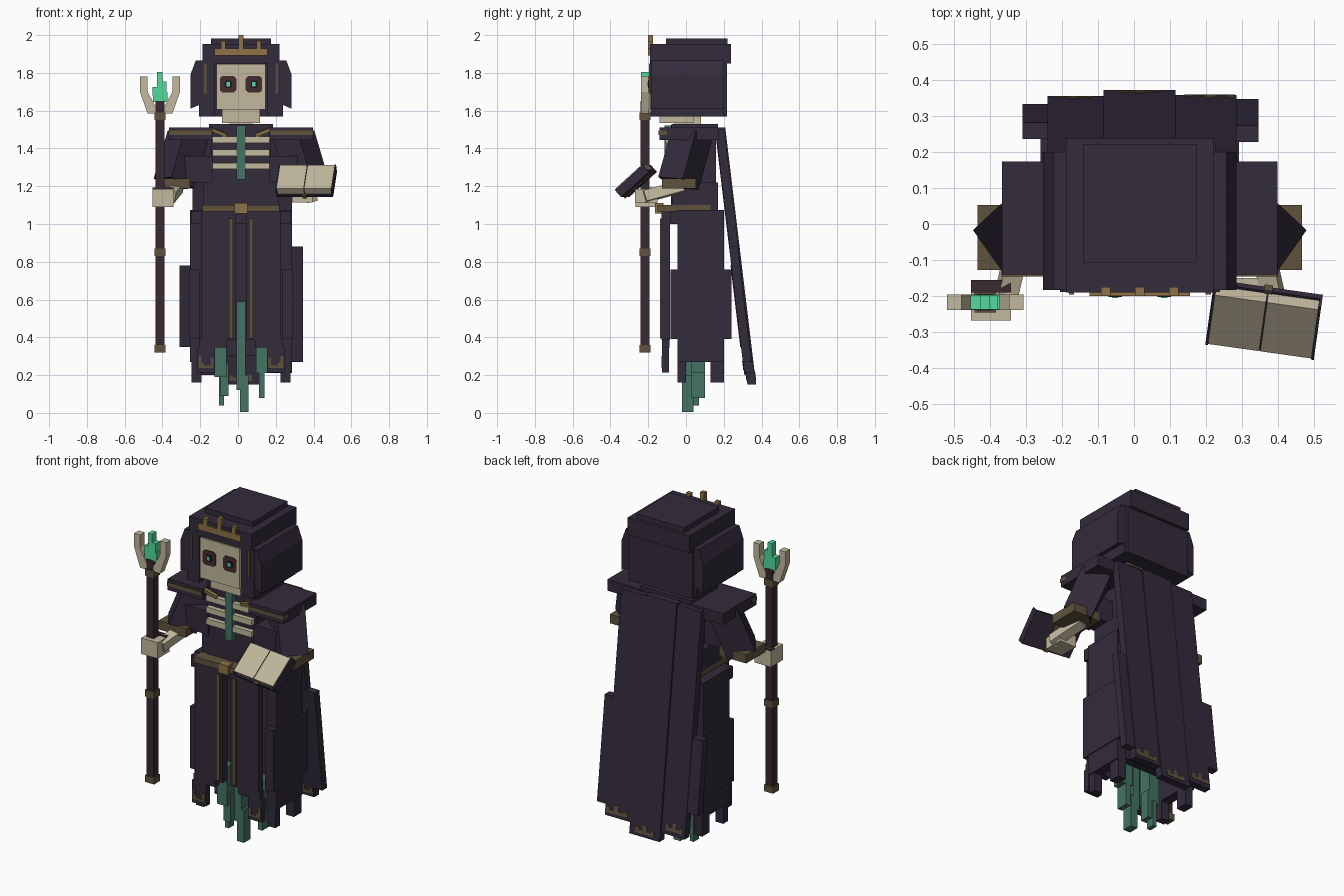
import bpy, bmesh, math
from mathutils import Vector, Matrix, Euler

if "Cube" in bpy.data.objects:
    bpy.data.objects.remove(bpy.data.objects["Cube"])

C = 0.016  # centre line of the figure


def mat(name, col):
    m = bpy.data.materials.new(name)
    m.diffuse_color = (*col, 1)
    m.use_nodes = True
    m.node_tree.nodes["Principled BSDF"].inputs["Base Color"].default_value = m.diffuse_color
    return m


ROBE = mat("dark_robe", (0.033, 0.0235, 0.044))
BONE = mat("bone", (0.54, 0.48, 0.34))
GOLD = mat("bright_gold", (0.27, 0.17, 0.065))
TRIM = mat("dull_gold", (0.115, 0.086, 0.046))
TEAL = mat("ghost_teal", (0.06, 0.17, 0.125))
GLOW = mat("glow_green", (0.09, 0.70, 0.33))
WOOD = mat("dark_wood", (0.040, 0.022, 0.029))
SOCKET = mat("eye_red", (0.060, 0.024, 0.030))
BLACK = mat("black", (0.014, 0.009, 0.014))


def build(name, verts, faces, m):
    me = bpy.data.meshes.new(name)
    me.from_pydata(verts, [], faces)
    bm = bmesh.new()
    bm.from_mesh(me)
    bmesh.ops.recalc_face_normals(bm, faces=bm.faces)
    bm.to_mesh(me)
    bm.free()
    ob = bpy.data.objects.new(name, me)
    bpy.context.collection.objects.link(ob)
    me.materials.append(m)
    return ob


def prism(name, pts, y0, y1, m):
    """Extrude an (x, z) outline along y."""
    n = len(pts)
    v = [(x, y0, z) for x, z in pts] + [(x, y1, z) for x, z in pts]
    f = [tuple(range(n)), tuple(range(n, 2 * n))]
    f += [(i, (i + 1) % n, n + (i + 1) % n, n + i) for i in range(n)]
    return build(name, v, f, m)


def box(name, x, y, z, m):
    return prism(name, [(x[0], z[0]), (x[1], z[0]), (x[1], z[1]), (x[0], z[1])], y[0], y[1], m)


def pair(name, x, y, z, m):
    """Two boxes mirrored about the centre line; x measured from it."""
    for s, tag in ((-1, "_left"), (1, "_right")):
        a, b = sorted((C + s * x[0], C + s * x[1]))
        box(name + tag, (a, b), y, z, m)


def beam(name, a, b, w, d, m, roll=0):
    """Box running from point a to point b, rolled about its own length."""
    a, b = Vector(a), Vector(b)
    axis = b - a
    down = Vector((0, 0, -1 if axis.z < 0 else 1))
    ob = box(name, (-w / 2, w / 2), (-d / 2, d / 2), tuple(sorted((0, down.z * axis.length))), m)
    turn = down.rotation_difference(axis).to_matrix().to_4x4()
    ob.data.transform(Matrix.Translation(a) @ turn @ Matrix.Rotation(math.radians(roll), 4, 'Z'))
    return ob


# Hood
box("hood_cap", (C - .158, C + .158), (-.107, .22), (1.93, 1.982), ROBE)
box("hood_upper", (C - .205, C + .205), (-.19, .237), (1.85, 1.952), ROBE)
box("hood_back", (C - .21, C + .21), (.13, .218), (1.57, 1.86), ROBE)
pair("hood_side", (.14, .222), (-.188, .2), (1.57, 1.86), ROBE)
for s, tag in ((-1, "_left"), (1, "_right")):
    prism("hood_bulge" + tag, [(C + s * x, z) for x, z in
          ((.2, 1.64), (.268, 1.61), (.268, 1.79), (.24, 1.865), (.2, 1.865))], -.183, .2, ROBE)
pair("hood_trim", (.183, .197), (-.195, -.18), (1.69, 1.85), TRIM)

# Crown
box("crown_band", (C - .14, C + .14), (-.2, -.18), (1.893, 1.93), GOLD)
for i, top in ((-1, 1.97), (0, 2.0), (1, 1.97)):
    box("crown_spike", (C + i * .094 - .013, C + i * .094 + .013), (-.2, -.175), (1.92, top), GOLD)

# Skull with octagonal eye sockets
box("skull", (C - .129, C + .129), (-.195, .13), (1.607, 1.848), BONE)
box("jaw", (C - .1, C + .1), (-.14, .04), (1.535, 1.61), BONE)
box("neck", (C - .06, C + .06), (-.06, .08), (1.48, 1.6), BONE)
for s in (-1, 1):
    ex, ez = C + s * .068, 1.74
    for nm, r, y, m in (("eye_socket", .044, -.199, SOCKET), ("eye_hole", .019, -.202, BLACK)):
        k = r * .68
        prism(nm, [(ex + a, ez + b) for a, b in ((r, k), (k, r), (-k, r), (-r, k), (-r, -k),
              (-k, -r), (k, -r), (r, -k))], y, -.19, m)
    box("eye_glow", (ex - .009, ex + .009), (-.205, -.19), (ez - .011, ez + .011), GLOW)

# Torso, ribs and shoulders
box("chest", (C - .16, C + .16), (-.08, .16), (1.06, 1.525), ROBE)
box("waist", (C - .2, C + .2), (-.075, .17), (1.03, 1.22), ROBE)
for z in (1.307, 1.377, 1.447):
    pair("rib", (.024, .15), (-.108, -.075), (z - .017, z + .017), BONE)
box("chest_ribbon", (C - .023, C + .023), (-.113, -.075), (1.235, 1.522), TEAL)
box("shoulder_yoke", (C - .17, C + .17), (-.078, .17), (1.49, 1.53), ROBE)
pair("shoulder_pad", (.15, .382), (-.14, .173), (1.445, 1.512), ROBE)
pair("shoulder_trim", (.155, .384), (-.145, -.1), (1.472, 1.494), TRIM)
for s in (-1, 1):
    beam("collar_clasp", (C + s * .155, -.12, 1.5), (C + s * .08, -.105, 1.47), .02, .02, GOLD)

# Belt
box("belt", (C - .205, C + .205), (-.15, .13), (1.065, 1.1), TRIM)
box("belt_buckle", (C - .034, C + .034), (-.165, -.12), (1.055, 1.112), GOLD)

# Arms: sloped sleeves, cuffs, forearm bones
for s, tag in ((-1, "_left"), (1, "_right")):
    beam("sleeve" + tag, (C + s * .28, .03, 1.47), (C + s * .355, -.04, 1.215), .16, .16, ROBE, -s * 35)
    box("sleeve_inner" + tag, tuple(sorted((C + s * .15, C + s * .31))), (-.09, .03), (1.22, 1.36), ROBE)
    box("cuff" + tag, tuple(sorted((C + s * .27, C + s * .45))), (-.128, .053), (1.187, 1.24), TRIM)
    beam("forearm" + tag, (C + s * .33, -.02, 1.2), (C + s * .375, -.22, 1.145), .055, .06, BONE)
box("staff_hand", (-.452, -.342), (-.268, -.155), (1.09, 1.185), BONE)
box("staff_hand_strap", (-.452, -.342), (-.19, -.156), (1.184, 1.192), WOOD)
box("book_hand", (.285, .395), (-.27, -.15), (1.115, 1.185), BONE)

# Staff
SX, SY = -.413, -.217
box("staff_shaft", (SX - .023, SX + .023), (SY - .023, SY + .023), (.33, 1.65), WOOD)
for z in (.34, .85, 1.57):
    box("staff_collar", (SX - .03, SX + .03), (SY - .028, SY + .028), (z - .02, z + .02), TRIM)
for s in (-1, 1):
    prism("staff_prong", [(SX + s * a, b) for a, b in ((.02, 1.585), (.066, 1.585), (.106, 1.7),
          (.106, 1.78), (.066, 1.78), (.066, 1.7), (.02, 1.615))], SY - .021, SY + .021, BONE)
for x0, x1, z0, z1 in ((-.038, .04, 1.645, 1.70), (-.04, -.012, 1.68, 1.725),
                       (-.015, .012, 1.69, 1.805), (.01, .035, 1.69, 1.755)):
    box("staff_flame", (SX + x0, SX + x1), (SY - .02, SY + .02), (z0, z1), GLOW)

# Open book, tilted up and forward
tilt = Matrix.Translation((.36, -.272, 1.235)) @ Euler((math.radians(42), 0, math.radians(-8))).to_matrix().to_4x4()
for nm, x, y, z, m in (("book_cover", (-.152, .152), (-.1, .1), (-.035, -.018), ROBE),
                       ("book_end_left", (-.152, -.144), (-.1, .1), (-.02, .016), ROBE),
                       ("book_end_right", (.144, .152), (-.1, .1), (-.02, .016), ROBE),
                       ("book_page_left", (-.145, -.003), (-.092, .092), (-.018, .02), BONE),
                       ("book_page_right", (.003, .145), (-.092, .092), (-.018, .02), BONE),
                       ("book_spine", (-.012, .012), (-.104, .104), (-.04, -.016), TRIM),
                       ("book_gutter", (-.003, .003), (-.092, .092), (-.018, .018), WOOD)):
    box(nm, x, y, z, m).data.transform(tilt)

# Skirt: split front apron, stepped side panels, back panel
pair("apron", (.026, .21), (-.13, -.085), (.385, 1.07), ROBE)
pair("apron_tail", (.075, .22), (-.128, -.088), (.345, .39), ROBE)
pair("apron_point", (.137, .23), (-.126, -.09), (.215, .35), ROBE)
pair("apron_trim", (.042, .064), (-.138, -.12), (.395, 1.03), TRIM)
for x0, x1, z0, z1 in ((.145, .225), (.145, .16), (.18, .195), (.21, .225)) and (
        (.145, .225, .238, .25), (.145, .16, .25, .29), (.195, .225, .25, .265), (.21, .225, .265, .3)):
    pair("apron_hem", (x0, x1), (-.131, -.12), (z0, z1), TRIM)
pair("side_panel", (.21, .27), (-.045, .2), (.27, 1.075), ROBE)
pair("side_flare", (.22, .275), (-.083, .24), (.39, .76), ROBE)
pair("side_front_point", (.21, .262), (-.045, 0), (.16, .3), ROBE)
pair("side_back_point", (.21, .262), (.13, .2), (.16, .3), ROBE)
box("skirt_back", (C - .22, C + .22), (.14, .19), (.3, 1.07), ROBE)
box("skirt_top", (C - .265, C + .265), (-.085, .19), (1.0, 1.07), ROBE)

# Ghostly wisps below the skirt: x0, x1, y0, y1, bottom, top
for x0, x1, y0, y1, z0, z1 in ((-.007, .04, -.022, .04, .12, .59), (.01, .055, -.022, .04, .004, .2),
                               (-.125, -.06, -.02, .06, .19, .42), (-.095, -.05, 0, .06, .09, .26),
                               (-.10, -.075, .02, .07, .04, .2), (.095, .165, .03, .1, .21, .38),
                               (.11, .14, .03, .1, .08, .27)):
    box("wisp", (x0, x1), (y0, y1), (z0, z1), TEAL)


# Cape: sheared panels hanging back; x0, x1, bottom, top, y offset
def cape(name, x0, x1, z0, z1, off, m, th=.023):
    ob = box(name, (x0, x1), (-th, th), (z0, z1), m)
    for v in ob.data.vertices:
        v.co.y += .183 + off + (1.51 - v.co.z) * .12


for x0, x1, z0, z1, off in ((-.24, -.085, .2, 1.5, -.008), (-.085, .115, .15, 1.51, .002),
                            (.115, .285, .21, 1.5, -.004), (-.31, -.235, .35, .78, -.012),
                            (.28, .345, .27, .88, -.008)):
    cape("cape_panel", x0, x1, z0, z1, off, ROBE)
# Frayed gold hem along the lower edge of each panel: left, right, height, offset
for a, b, h, off in ((-.225, -.115, .225, -.008), (-.045, .075, .168, .002), (.14, .28, .228, -.004)):
    w = b - a
    cape("cape_hem", a, b, h, h + .02, off, TRIM, .026)
    for p, q, t in ((.0, .15, .03), (.4, .62, .05), (.82, 1, .035)):
        cape("cape_hem_patch", a + p * w, a + q * w, h + .019, h + t, off, TRIM, .026)
